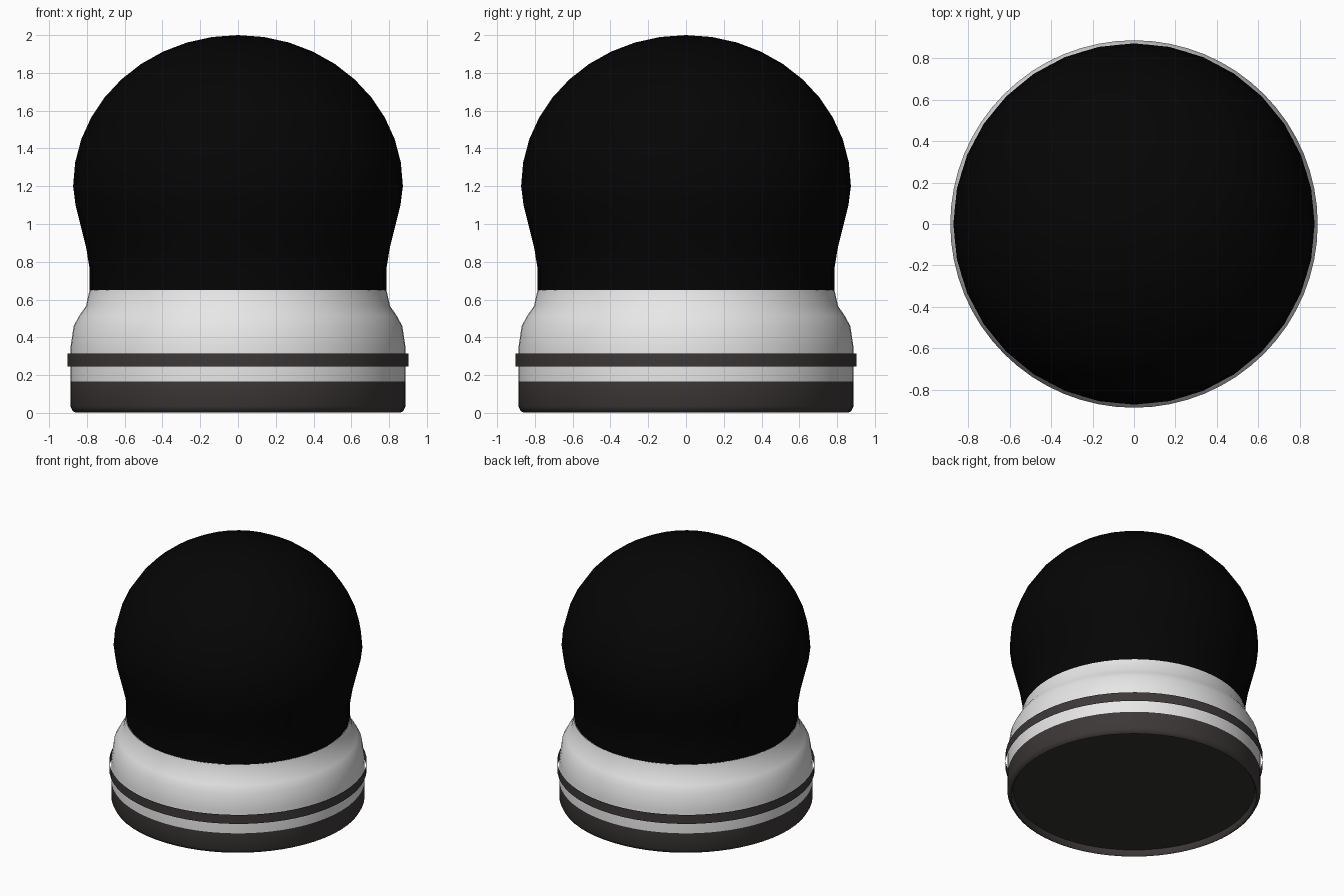
import bpy, bmesh, math

if "Cube" in bpy.data.objects:
    bpy.data.objects.remove(bpy.data.objects["Cube"])


def material(name, rgb):
    m = bpy.data.materials.new(name)
    m.diffuse_color = (*rgb, 1)
    m.use_nodes = True
    m.node_tree.nodes["Principled BSDF"].inputs["Base Color"].default_value = m.diffuse_color
    return m


black = material("black", (0.0015, 0.0015, 0.0015))
white = material("white", (0.8, 0.8, 0.8))
charcoal = material("charcoal", (0.048, 0.040, 0.040))
dark_grey = material("dark grey", (0.034, 0.033, 0.028))


def lathe(name, profile, mat, sides=64, angle=40):
    """Revolve (radius, z) points, listed bottom to top on the outside; radius 0 makes a pole."""
    bm = bmesh.new()
    rings = []
    for r, z in profile:
        if r == 0:
            rings.append([bm.verts.new((0, 0, z))] * sides)
        else:
            rings.append([bm.verts.new((r * math.cos(math.tau * i / sides),
                                        r * math.sin(math.tau * i / sides), z))
                          for i in range(sides)])
    for a, b in zip(rings, rings[1:]):
        for i in range(sides):
            j = (i + 1) % sides
            bm.faces.new(list(dict.fromkeys((a[i], a[j], b[j], b[i]))))
    mesh = bpy.data.meshes.new(name)
    bm.to_mesh(mesh)
    bm.free()
    mesh.materials.append(mat)
    ob = bpy.data.objects.new(name, mesh)
    bpy.context.collection.objects.link(ob)
    bpy.ops.object.select_all(action='DESELECT')
    ob.select_set(True)
    bpy.context.view_layer.objects.active = ob
    bpy.ops.object.shade_smooth_by_angle(angle=math.radians(angle))
    return ob


# Globe: flared neck rising into a slightly flattened dome
neck = [(0.785, 0.65), (0.785, 0.76), (0.803, 0.87), (0.835, 1.0), (0.86, 1.1)]
dome = [(0.873 * math.cos(t), 1.2 + 0.8 * math.sin(t))
        for t in (math.pi / 2 * k / 10 for k in range(10))]
lathe("globe", neck + dome + [(0, 2.0)], black, sides=32)

# Collar: white shoulder narrowing to the neck
lathe("collar", [(0.888, 0.165), (0.888, 0.34), (0.87, 0.46), (0.84, 0.515),
                 (0.805, 0.565), (0.786, 0.65)], white)

# Trim band: thin open hoop around the collar
lathe("trim_band", [(0.903, 0.245), (0.903, 0.315)], charcoal)

# Foot: dark base with a rounded lip around a recessed underside
lathe("foot", [(0.847, 0.047), (0.852, 0.015), (0.862, 0.003), (0.875, 0.01),
               (0.888, 0.035), (0.888, 0.165)], charcoal, angle=60)

# Underside: flat disc set up inside the lip
lathe("underside", [(0, 0.047), (0.847, 0.047)], dark_grey)
